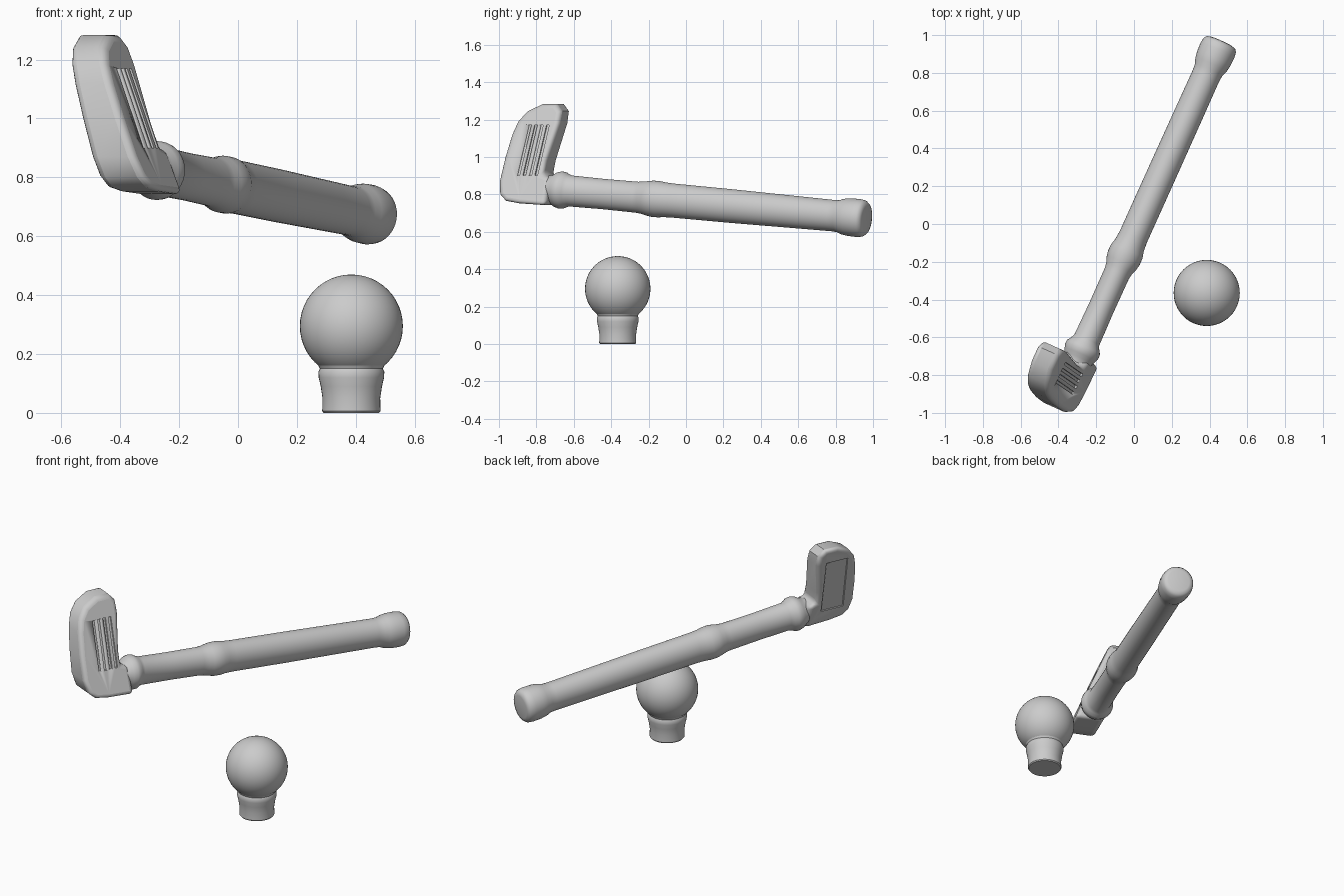
import bpy, bmesh, math
from mathutils import Vector

if "Cube" in bpy.data.objects:
    bpy.data.objects.remove(bpy.data.objects["Cube"])

# Club frame: D along the shaft, P across it (club face side), V up
D = Vector((0.735, 1.63, -0.153)).normalized()
P = Vector((0.911, -0.411, 0)).normalized()
V = P.cross(D)
HOSEL = Vector((-0.275, -0.67, 0.823))
HORIZ = Vector((D.x, D.y, 0)).normalized()


def finish(name, bm, angle=40):
    bmesh.ops.recalc_face_normals(bm, faces=bm.faces)
    me = bpy.data.meshes.new(name)
    bm.to_mesh(me)
    bm.free()
    ob = bpy.data.objects.new(name, me)
    bpy.context.collection.objects.link(ob)
    bpy.ops.object.select_all(action='DESELECT')
    ob.select_set(True)
    bpy.context.view_layer.objects.active = ob
    bpy.ops.object.shade_smooth_by_angle(angle=math.radians(angle))
    return ob


def lathe(name, origin, ax, ay, az, profile, n=40):
    """Elliptical rings (t, rx, ry) stacked along az."""
    bm = bmesh.new()
    rings = []
    for t, rx, ry in profile:
        rings.append([bm.verts.new(origin + az * t
                      + ax * rx * math.cos(2 * math.pi * i / n)
                      + ay * ry * math.sin(2 * math.pi * i / n)) for i in range(n)])
    for a, b in zip(rings, rings[1:]):
        for i in range(n):
            j = (i + 1) % n
            bm.faces.new((a[i], a[j], b[j], b[i]))
    bm.faces.new(rings[0])
    bm.faces.new(rings[-1])
    return finish(name, bm)


def head_point(s, z, off):
    """Point in the leaning club head; off = -1 back face, +1 front face."""
    k = (z - 0.78) / 0.5
    half = 0.085 - 0.022 * k
    return Vector((HOSEL.x, HOSEL.y, z)) + HORIZ * s + P * (-0.36 * (z - 0.83) + off * half)


def head_slab(name, outline, lo, hi):
    bm = bmesh.new()
    a = [bm.verts.new(head_point(s, z, lo)) for s, z in outline]
    b = [bm.verts.new(head_point(s, z, hi)) for s, z in outline]
    bm.faces.new(a)
    bm.faces.new(b)
    for i in range(len(a)):
        j = (i + 1) % len(a)
        bm.faces.new((a[i], a[j], b[j], b[i]))
    return finish(name, bm)


def apply_mod(ob, mod):
    bpy.context.view_layer.objects.active = ob
    bpy.ops.object.modifier_apply(modifier=mod.name)


# Shaft with hosel collar, middle collar, grip and end knob
lathe("club_shaft", HOSEL, P, V, D, [
    (-0.20, .06, .06), (-0.07, .074, .072), (-0.045, .08, .078), (-0.025, .09, .093),
    (0, .097, .1), (.02, .095, .098), (.04, .082, .088), (.06, .072, .083),
    (.25, .069, .081), (.45, .07, .083), (.48, .075, .086), (.51, .086, .092),
    (.54, .092, .097), (.58, .091, .097), (.61, .083, .093), (.66, .078, .091),
    (1.0, .078, .09), (1.4, .077, .086), (1.6, .076, .084), (1.635, .079, .086),
    (1.665, .09, .096), (1.70, .096, .101), (1.75, .098, .102), (1.78, .094, .098),
    (1.795, .083, .086), (1.80, .065, .067)])

# Club head: leaning slab with rounded edges
head = head_slab("club_head", [
    (-.04, .742), (-.20, .752), (-.28, .765), (-.32, .80), (-.335, .87), (-.325, 1.0),
    (-.307, 1.12), (-.285, 1.19), (-.24, 1.245), (-.16, 1.283), (-.075, 1.283),
    (-.04, 1.245), (-.04, 1.18), (-.08, .98), (-.085, .905), (-.04, .89)], -1, 1)
bev = head.modifiers.new("round", 'BEVEL')
bev.width = 0.03
bev.segments = 4
bev.limit_method = 'ANGLE'
bev.angle_limit = math.radians(50)
apply_mod(head, bev)

# Face grooves and shallow back panel
cutters = []
for s in (-.12, -.155, -.19, -.225):
    w = 0.008
    cutters.append(head_slab("groove_cutter", [
        (s - w, .90), (s + w, .90), (s + w + .02, 1.17), (s - w + .02, 1.17)], 0.86, 1.5))
cutters.append(head_slab("panel_cutter", [
    (-.27, .84), (-.125, .84), (-.095, 1.19), (-.235, 1.19)], -1.5, -0.87))
for c in cutters:
    m = head.modifiers.new("cut", 'BOOLEAN')
    m.operation = 'DIFFERENCE'
    m.object = c
    apply_mod(head, m)
    bpy.data.objects.remove(c)

# Ball
bm = bmesh.new()
bmesh.ops.create_uvsphere(bm, u_segments=48, v_segments=24, radius=0.175)
bmesh.ops.translate(bm, vec=(0.385, -0.365, 0.295), verts=bm.verts)
finish("ball", bm)

# Tee
lathe("tee", Vector((0.385, -0.365, 0)), Vector((1, 0, 0)), Vector((0, 1, 0)), Vector((0, 0, 1)),
      [(t, r, r) for t, r in ((0, .094), (.006, .099), (.05, .098), (.09, .104), (.12, .111),
                              (.14, .112), (.15, .107), (.165, .114), (.185, .128), (.2, .11))])
